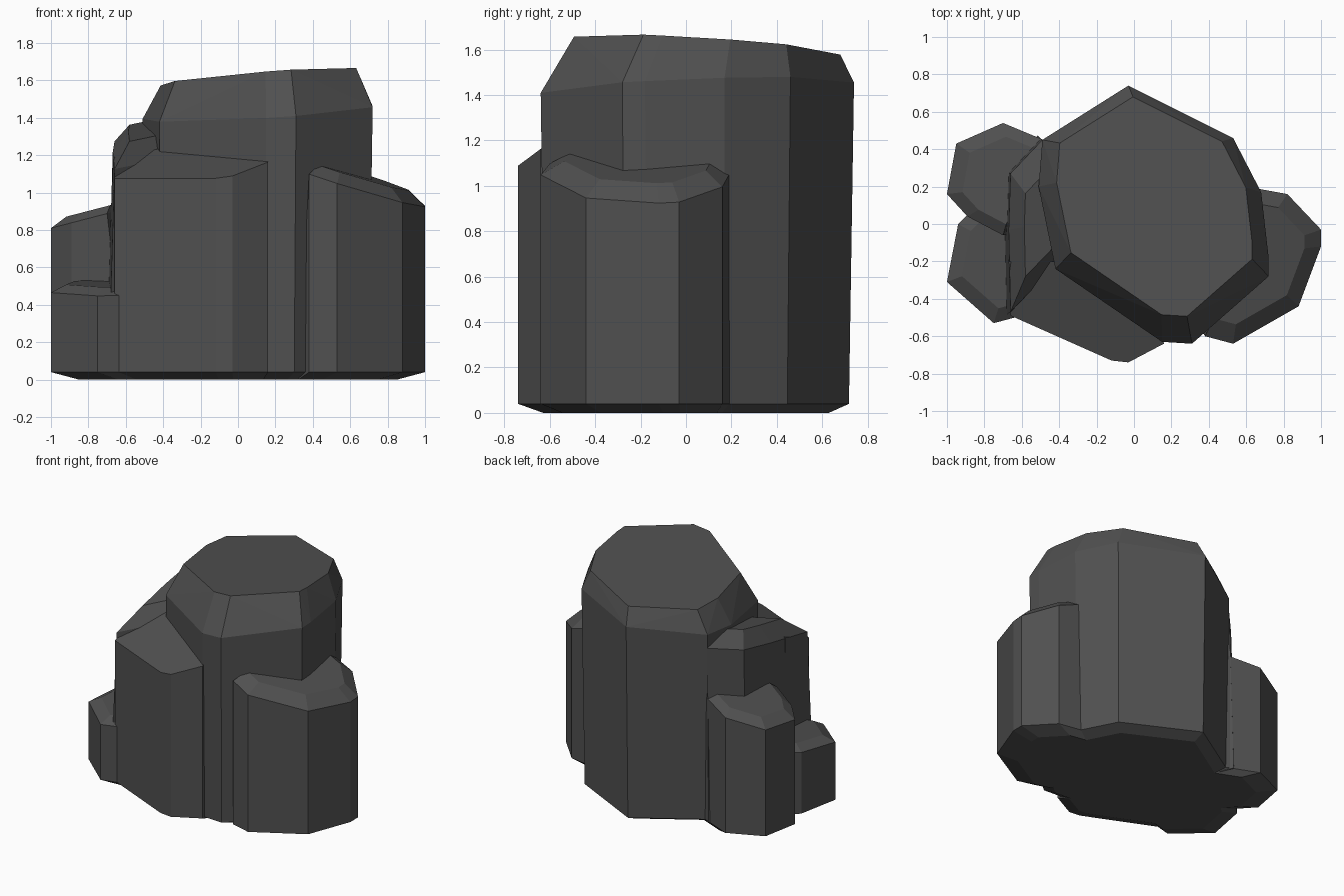
import bpy, bmesh, math
from mathutils import Vector

if "Cube" in bpy.data.objects:
    bpy.data.objects.remove(bpy.data.objects["Cube"])

stone = bpy.data.materials.new("dark grey stone")
stone.diffuse_color = (0.08, 0.08, 0.08, 1)
stone.use_nodes = True
stone.node_tree.nodes["Principled BSDF"].inputs["Base Color"].default_value = stone.diffuse_color


def chunk(name, outline, base, sx, sy, lift, inset=0.78, lean=0.0, cap_sy=None, flare=1.0):
    """Upright stone: the outline rises to the tilted plane z = base + sx*x + sy*y,
    then chamfers in to a smaller cap lifted above that plane."""
    bm = bmesh.new()
    cap_sy = sy if cap_sy is None else cap_sy
    centre = sum((Vector(p) for p in outline), Vector((0, 0))) / len(outline)
    pivot = centre * 0.8                      # caps pull in towards the main stone
    for x, y in outline:
        p = Vector((x, y))
        cap = pivot.lerp(p, inset)
        foot = p * flare
        under = p * 0.85
        bm.verts.new((x, y, base + sx * x + sy * y))
        bm.verts.new((foot.x, foot.y, 0.04))
        bm.verts.new((under.x, under.y, 0))   # slightly bulging underside
        if lift:
            bm.verts.new((cap.x, cap.y + lean, base + lift + sx * cap.x + cap_sy * cap.y))
    res = bmesh.ops.convex_hull(bm, input=bm.verts[:])
    junk = {g for g in res["geom_interior"] + res["geom_unused"]
            if isinstance(g, bmesh.types.BMVert)}
    bmesh.ops.delete(bm, geom=list(junk), context='VERTS')
    bmesh.ops.recalc_face_normals(bm, faces=bm.faces[:])
    me = bpy.data.meshes.new(name)
    bm.to_mesh(me)
    bm.free()
    me.materials.append(stone)
    ob = bpy.data.objects.new(name, me)
    bpy.context.collection.objects.link(ob)
    return ob


# tall central stone with a tilted, chamfered top
core = chunk("rock", [
    (-0.03, 0.74), (-0.49, 0.45), (-0.51, 0.2), (-0.42, -0.24), (0.15, -0.63),
    (0.31, -0.64), (0.72, -0.28), (0.72, -0.18), (0.68, 0.17), (0.53, 0.46),
], 1.42, 0.07, 0.05, 0.19, inset=0.85, lean=0.05, cap_sy=-0.05, flare=0.97)

parts = [
    # sloping shoulder on the left
    chunk("left_shoulder", [(-0.49, 0.45), (-0.66, 0.27), (-0.67, -0.03),
                            (-0.66, -0.47), (-0.4, -0.2)], 1.22, 0, 0.2, 0.11, inset=0.6, flare=1.05),
    # broad front shelf
    chunk("front_shelf", [(-0.67, -0.2), (-0.66, -0.49), (-0.12, -0.73),
                          (-0.03, -0.74), (0.16, -0.64), (0.1, -0.2)], 1.39, 0.18, 0.4, 0),
    # right block
    chunk("right_block", [(0.38, -0.6), (0.53, -0.64), (0.88, -0.44), (1, -0.12),
                          (1, -0.03), (0.82, 0.16), (0.6, 0.2)], 1.25, -0.32, 0.05, 0.06),
    # back left block
    chunk("back_left_block", [(-1, 0.16), (-0.95, 0.43), (-0.7, 0.54),
                              (-0.46, 0.44), (-0.7, -0.06), (-0.89, 0.04)], 1.07, 0.26, 0, 0.04),
    # front left block
    chunk("front_left_block", [(-1, -0.31), (-0.94, 0), (-0.88, 0.06), (-0.6, 0),
                               (-0.6, -0.49), (-0.75, -0.53)], 0.49, 0, 0.08, 0.04),
]

# fuse all the stones into one solid
for p in parts:
    m = core.modifiers.new("fuse", 'BOOLEAN')
    m.operation = 'UNION'
    m.solver = 'EXACT'
    m.object = p
dg = bpy.context.evaluated_depsgraph_get()
fused = bpy.data.meshes.new_from_object(core.evaluated_get(dg))
core.modifiers.clear()
core.data = fused
for p in parts:
    bpy.data.objects.remove(p)

# merge nearly coplanar triangles into clean flat facets
bm = bmesh.new()
bm.from_mesh(fused)
bmesh.ops.dissolve_limit(bm, angle_limit=math.radians(2), verts=bm.verts[:], edges=bm.edges[:])
for f in bm.faces:
    f.smooth = False
    f.material_index = 0
bm.to_mesh(fused)
bm.free()
